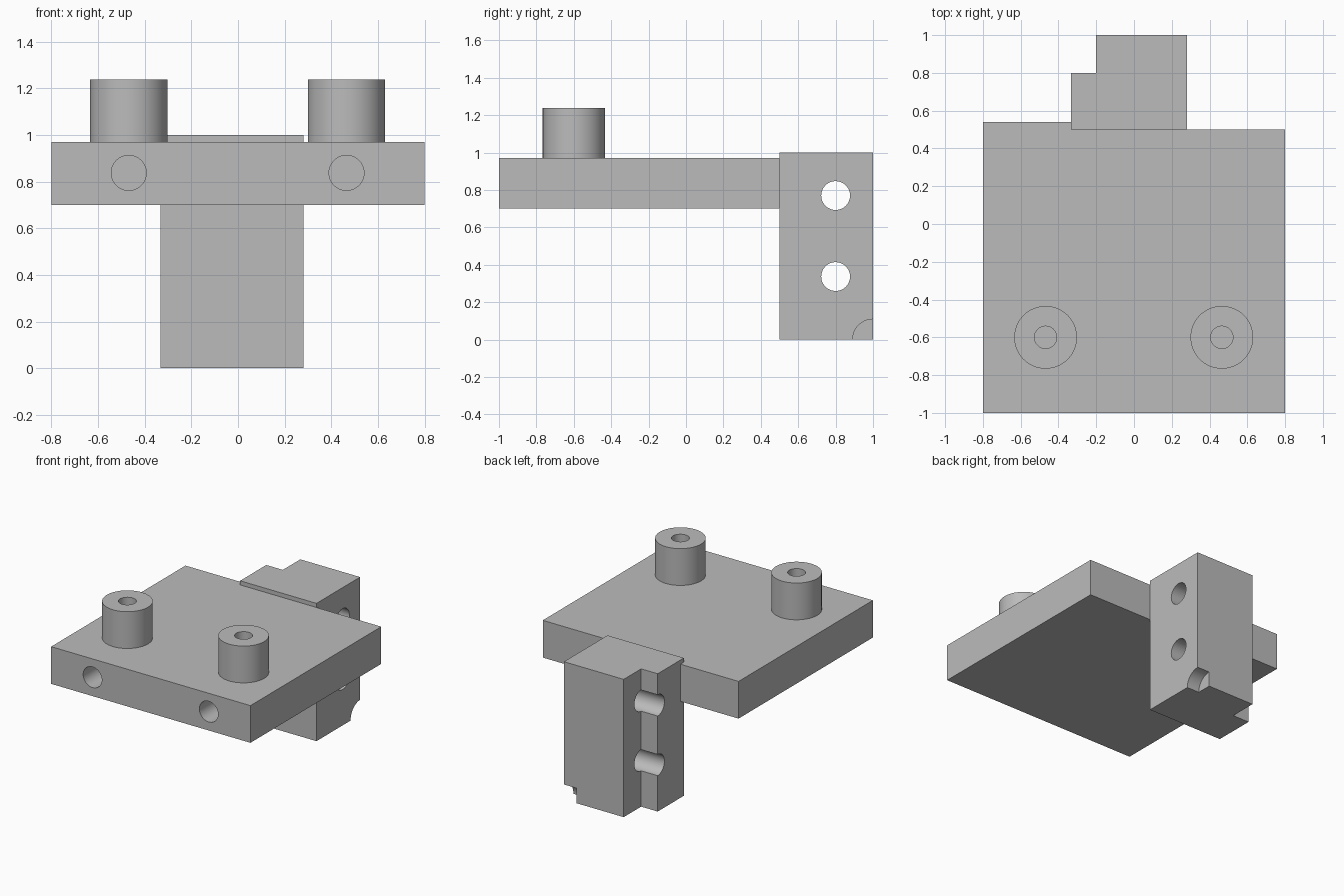
import bpy, bmesh, math
from mathutils import Vector

if "Cube" in bpy.data.objects:
    bpy.data.objects.remove(bpy.data.objects["Cube"])


def prism(name, outline, z0, z1):
    """Extrude an x-y outline from z0 to z1."""
    bm = bmesh.new()
    face = bm.faces.new([bm.verts.new((x, y, z0)) for x, y in outline])
    top = bmesh.ops.extrude_face_region(bm, geom=[face])["geom"]
    verts = [v for v in top if isinstance(v, bmesh.types.BMVert)]
    bmesh.ops.translate(bm, verts=verts, vec=(0, 0, z1 - z0))
    bmesh.ops.recalc_face_normals(bm, faces=bm.faces)
    mesh = bpy.data.meshes.new(name)
    bm.to_mesh(mesh)
    bm.free()
    ob = bpy.data.objects.new(name, mesh)
    bpy.context.collection.objects.link(ob)
    return ob


def cylinder(name, start, end, radius):
    """Cylinder running from one point to another."""
    a, b = Vector(start), Vector(end)
    bpy.ops.mesh.primitive_cylinder_add(
        vertices=64, radius=radius, depth=(b - a).length, location=(a + b) / 2,
        rotation=(b - a).to_track_quat('Z', 'Y').to_euler())
    ob = bpy.context.object
    ob.name = name
    return ob


def combine(target, tool, operation):
    """Apply a boolean and discard the tool."""
    tool.hide_render = True
    mod = target.modifiers.new(tool.name, 'BOOLEAN')
    mod.operation, mod.solver, mod.object = operation, 'EXACT', tool
    bpy.context.view_layer.objects.active = target
    bpy.ops.object.modifier_apply(modifier=mod.name)
    bpy.data.objects.remove(tool)


# Flat plate, with a tongue buried in the rear block
body = prism("mounting_bracket",
             [(-.8, -1), (.8, -1), (.8, .5), (.2, .5), (.2, .6),
              (-.25, .6), (-.25, .54), (-.8, .54)], .70, .97)

# Stepped rear block
block = prism("rear_block",
              [(-.333, .5), (.28, .5), (.28, 1), (-.2, 1), (-.2, .8), (-.333, .8)], 0, 1)
combine(body, block, 'UNION')

# Two bosses on the plate
for x in (-.468, .465):
    combine(body, cylinder("boss", (x, -.6, .92), (x, -.6, 1.237), .166), 'UNION')

# Blind front ports and flat-bottomed boss bores
for x in (-.468, .465):
    combine(body, cylinder("front_port", (x, -1.1, .837), (x, -.5, .837), .075), 'DIFFERENCE')
    combine(body, cylinder("boss_bore", (x, -.6, .97), (x, -.6, 1.3), .059), 'DIFFERENCE')

# Cross holes through the block
for z in (.337, .77):
    combine(body, cylinder("cross_hole", (-.45, .8, z), (.4, .8, z), .077), 'DIFFERENCE')

# Quarter-round corner notch
combine(body, cylinder("corner_notch", (.18, 1, 0), (.4, 1, 0), .109), 'DIFFERENCE')

# Darker grey finish
grey = bpy.data.materials.new("dark_grey")
grey.diffuse_color = (.5, .5, .5, 1)
grey.use_nodes = True
grey.node_tree.nodes["Principled BSDF"].inputs["Base Color"].default_value = grey.diffuse_color
body.data.materials.clear()
body.data.materials.append(grey)

# Smooth curved walls, crisp edges
bpy.ops.object.select_all(action='DESELECT')
body.select_set(True)
bpy.context.view_layer.objects.active = body
bpy.ops.object.shade_smooth_by_angle(angle=math.radians(30))
